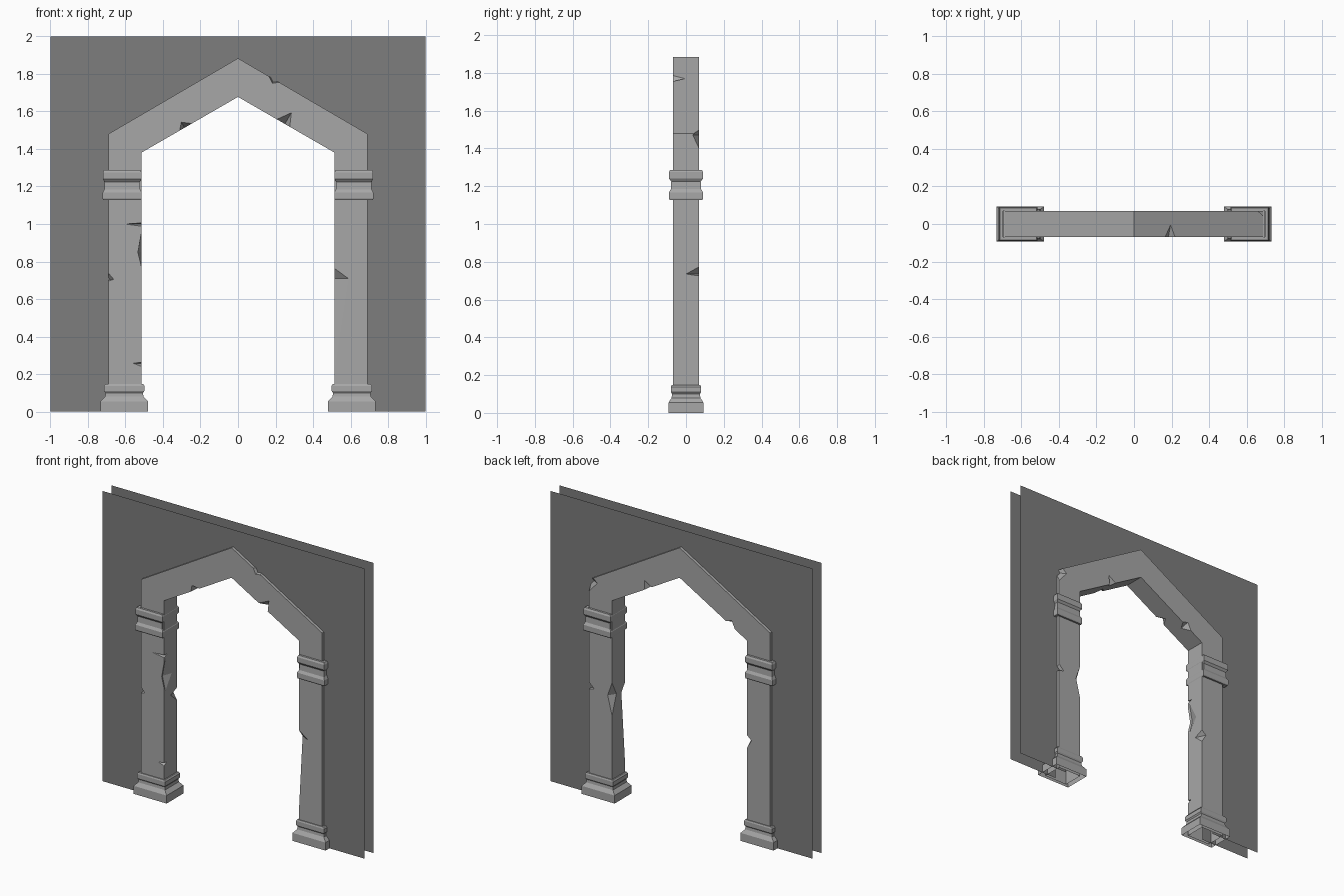
import bpy, bmesh
from math import radians
from mathutils import Vector, Matrix

if "Cube" in bpy.data.objects:
    bpy.data.objects.remove(bpy.data.objects["Cube"])


def grey(name, value):
    mat = bpy.data.materials.new(name)
    mat.diffuse_color = (value, value, value, 1)
    mat.use_nodes = True
    mat.node_tree.nodes["Principled BSDF"].inputs["Base Color"].default_value = mat.diffuse_color
    return mat


STONE, PLASTER = grey("stone", 0.39), grey("plaster", 0.205)


def finish(name, bm, mat, recalc=True):
    if recalc:
        bmesh.ops.recalc_face_normals(bm, faces=bm.faces[:])
    mesh = bpy.data.meshes.new(name)
    bm.to_mesh(mesh)
    bm.free()
    mesh.materials.append(mat)
    ob = bpy.data.objects.new(name, mesh)
    bpy.context.collection.objects.link(ob)
    return ob


def mirrored(half):
    """Mirror an open outline that starts left and ends on x = 0."""
    return half + [(-x, z) for x, z in reversed(half) if x != 0]


# Wall: two single-sided sheets, opening hidden inside the frame
outline = mirrored([(-0.62, 0), (-0.62, 1.435), (0, 1.79)])
outline += [(1, 0), (1, 2), (-1, 2), (-1, 0)]
for name, y in (("wall_front", -0.05), ("wall_back", 0.05)):
    bm = bmesh.new()
    face = bm.faces.new([bm.verts.new((x, y, z)) for x, z in outline])
    face.normal_update()
    if face.normal.y * y < 0:
        face.normal_flip()
    bmesh.ops.triangulate(bm, faces=bm.faces[:])
    finish(name, bm, PLASTER, False)

# Pointed frame: legs and gable as one extruded outline
outer = mirrored([(-0.69, 0), (-0.69, 1.48), (0, 1.883)])
inner = mirrored([(-0.515, 0), (-0.515, 1.38), (0, 1.677)])
bm = bmesh.new()
rows = [[bm.verts.new((x, y, z)) for x, z in line]
        for line, y in ((outer, -0.07), (inner, -0.07), (inner, 0.07), (outer, 0.07))]
for i in range(4):
    a, b = rows[i], rows[(i + 1) % 4]
    for j in range(4):
        bm.faces.new((a[j], a[j + 1], b[j + 1], b[j]))
for k in (0, 4):
    bm.faces.new([row[k] for row in rows])
frame = finish("arch_frame", bm, STONE)
bpy.context.view_layer.objects.active = frame


# Chips: lopsided octahedra that bite into the frame's edges
def chip(x, y, z, sx, sy, up, down, tilt=0):
    bm = bmesh.new()
    turn = Matrix.Rotation(radians(tilt), 3, 'Y')
    pts = [(sx, 0, 0), (0, sy, 0), (-sx, 0, 0), (0, -sy, 0), (0, 0, up), (0, 0, -down)]
    v = [bm.verts.new(turn @ Vector(p) + Vector((x, y, z))) for p in pts]
    for i in range(4):
        j = (i + 1) % 4
        bm.faces.new((v[i], v[j], v[4]))
        bm.faces.new((v[j], v[i], v[5]))
    cutter = finish("chip_cutter", bm, STONE)
    mod = frame.modifiers.new("chip", 'BOOLEAN')
    mod.operation, mod.solver, mod.object = 'DIFFERENCE', 'EXACT', cutter
    bpy.ops.object.modifier_apply(modifier=mod.name)
    bpy.data.objects.remove(cutter)


# left leg
chip(-0.514, -0.055, 0.85, 0.024, 0.07, 0.135, 0.10)
chip(-0.514, -0.071, 1.0, 0.09, 0.04, 0.006, 0.012)
chip(-0.691, -0.071, 0.705, 0.03, 0.03, 0.035, 0.01)
chip(-0.514, -0.071, 0.258, 0.045, 0.03, 0.006, 0.018)
chip(-0.514, 0.071, 0.70, 0.035, 0.07, 0.03, 0.06)
# right leg
chip(0.514, -0.071, 0.71, 0.075, 0.04, 0.055, 0.50)
chip(0.514, 0.071, 0.72, 0.035, 0.05, 0.10, 0.14)
chip(0.691, 0.071, 0.735, 0.04, 0.073, 0.04, 0.01)
chip(0.691, 0.071, 1.47, 0.065, 0.035, 0.06, 0.075)
# gable
chip(-0.285, -0.071, 1.513, 0.035, 0.05, 0.045, 0.03, 60)
chip(0.25, -0.071, 1.533, 0.07, 0.06, 0.05, 0.03, -60)
chip(0.195, -0.071, 1.77, 0.024, 0.068, 0.035, 0.03, -60)
chip(-0.38, 0.071, 1.458, 0.035, 0.05, 0.03, 0.05, 60)
chip(0.24, 0.071, 1.539, 0.06, 0.04, 0.03, 0.03, -60)

# The feet of the legs are open underneath
bm = bmesh.new()
bm.from_mesh(frame.data)
bmesh.ops.delete(bm, geom=[f for f in bm.faces if f.calc_center_median().z < 0.001],
                 context='FACES_ONLY')
bm.to_mesh(frame.data)
bm.free()

# Mouldings round the legs: rows of z, half width in x, half width in y
BASE = [(0, .126, .092), (.055, .126, .092), (.08, .102, .076), (.1, .1, .074),
        (.11, .107, .08), (.138, .107, .08), (.148, .1, .076), (.148, .087, .07)]
CAPITAL = [(1.13, .08, .07), (1.127, .102, .086), (1.135, .104, .09), (1.168, .104, .09),
           (1.185, .095, .08), (1.225, .093, .078), (1.24, .103, .09),
           (1.275, .103, .09), (1.287, .097, .084), (1.287, .08, .07)]


def moulding(name, cx, profile):
    bm = bmesh.new()
    rings = [[bm.verts.new((cx + sx * hx, sy * hy, z))
              for sx, sy in ((-1, -1), (1, -1), (1, 1), (-1, 1))] for z, hx, hy in profile]
    for a, b in zip(rings, rings[1:]):
        for i in range(4):
            j = (i + 1) % 4
            bm.faces.new((a[i], a[j], b[j], b[i]))
    finish(name, bm, STONE, False)


for side, s in (("left", -1), ("right", 1)):
    moulding("base_" + side, s * 0.606, BASE)
    moulding("capital_" + side, s * 0.617, CAPITAL)
